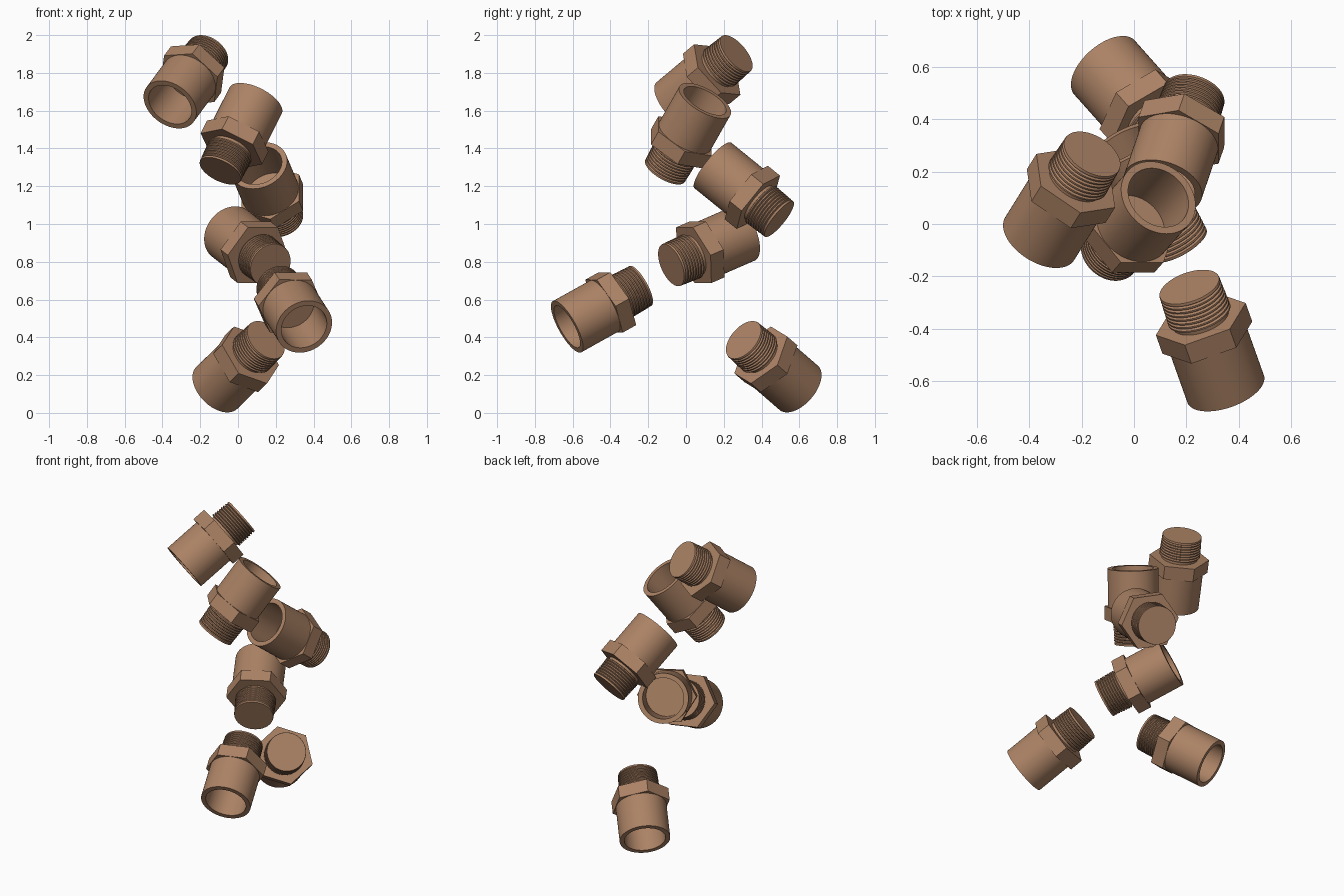
import bpy
import bmesh
import math
from mathutils import Matrix, Vector

cube = bpy.data.objects.get("Cube")
if cube:
    bpy.data.objects.remove(cube, do_unlink=True)

LENGTH = 0.467
HEX_START, HEX_END = 0.235, 0.32
SIDES = 64

copper = bpy.data.materials.new("copper_brown")
copper.use_nodes = True
copper.diffuse_color = (0.41, 0.225, 0.13, 1)
copper.node_tree.nodes["Principled BSDF"].inputs["Base Color"].default_value = copper.diffuse_color


def lathe(name, profile, sides):
    """Spin a (radius, height) profile around z."""
    bm = bmesh.new()
    verts = [bm.verts.new((r, 0, z)) for r, z in profile]
    edges = [bm.edges.new(pair) for pair in zip(verts, verts[1:])]
    bmesh.ops.spin(bm, geom=verts + edges, cent=(0, 0, 0), axis=(0, 0, 1),
                   angle=math.tau, steps=sides, use_merge=True)
    bmesh.ops.remove_doubles(bm, verts=bm.verts, dist=0.0001)
    bmesh.ops.recalc_face_normals(bm, faces=bm.faces)
    mesh = bpy.data.meshes.new(name)
    bm.to_mesh(mesh)
    bm.free()
    mesh.materials.append(copper)
    return mesh


# Hollow socket with a closed floor
socket = lathe("socket", [(0, 0.23), (0.126, 0.23), (0.126, 0), (0.155, 0),
                          (0.155, 0.25), (0, 0.25)], SIDES)

# Hexagonal wrench collar
collar = lathe("hex_collar", [(0, HEX_START), (0.182, HEX_START),
                              (0.182, HEX_END), (0, HEX_END)], 6)

# Threaded end: plain neck, then slightly tapering ridges
profile = [(0, HEX_END - 0.01), (0.112, HEX_END - 0.01), (0.112, HEX_END + 0.015)]
ridges = 8
start = HEX_END + 0.015
pitch = (LENGTH - start) / ridges
for i in range(ridges):
    z = start + i * pitch
    crest = 0.125 - 0.005 * i / ridges
    profile += [(crest, z + 0.3 * pitch), (crest, z + 0.7 * pitch)]
    if i < ridges - 1:
        profile.append((crest - 0.009, z + pitch))
profile += [(0.119, LENGTH), (0, LENGTH)]
thread = lathe("threaded_end", profile, SIDES)

# Each fitting: socket end, thread end, direction of one collar corner
fittings = [
    ((-0.36, -0.056, 1.632), (-0.159, 0.267, 1.903), (0.77, 0.19, -0.6)),
    ((0.094, 0.102, 1.655), (-0.095, -0.112, 1.279), (0.89, 0, -0.45)),
    ((0.11, 0.142, 1.31), (0.23, 0.494, 1.025), (0, 0.63, 0.78)),
    ((-0.042, 0.303, 0.949), (0.173, -0.08, 0.782), (0.87, 0.49, 0)),
    ((0.35, -0.63, 0.456), (0.211, -0.24, 0.673), (0.94, 0.34, 0)),
    ((-0.115, 0.6, 0.13), (0.151, 0.301, 0.389), (0.8, 0.5, -0.31)),
]

for number, (socket_end, thread_end, corner) in enumerate(fittings, 1):
    a, b = Vector(socket_end), Vector(thread_end)
    axis = (b - a).normalized()
    side = Vector(corner)
    side = (side - side.dot(axis) * axis).normalized()
    turn = Matrix((side, axis.cross(side), axis)).transposed().to_4x4()
    origin = (a + b) / 2 - axis * LENGTH / 2
    for mesh in (socket, collar, thread):
        obj = bpy.data.objects.new(f"{mesh.name}_{number}", mesh)
        bpy.context.collection.objects.link(obj)
        obj.matrix_world = Matrix.Translation(origin) @ turn

# Smooth the round walls, keep the rims and thread crests crisp
bpy.ops.object.select_all(action="DESELECT")
for mesh in (socket, thread):
    obj = bpy.data.objects[f"{mesh.name}_1"]
    obj.select_set(True)
    bpy.context.view_layer.objects.active = obj
bpy.ops.object.shade_smooth_by_angle(angle=math.radians(25))
